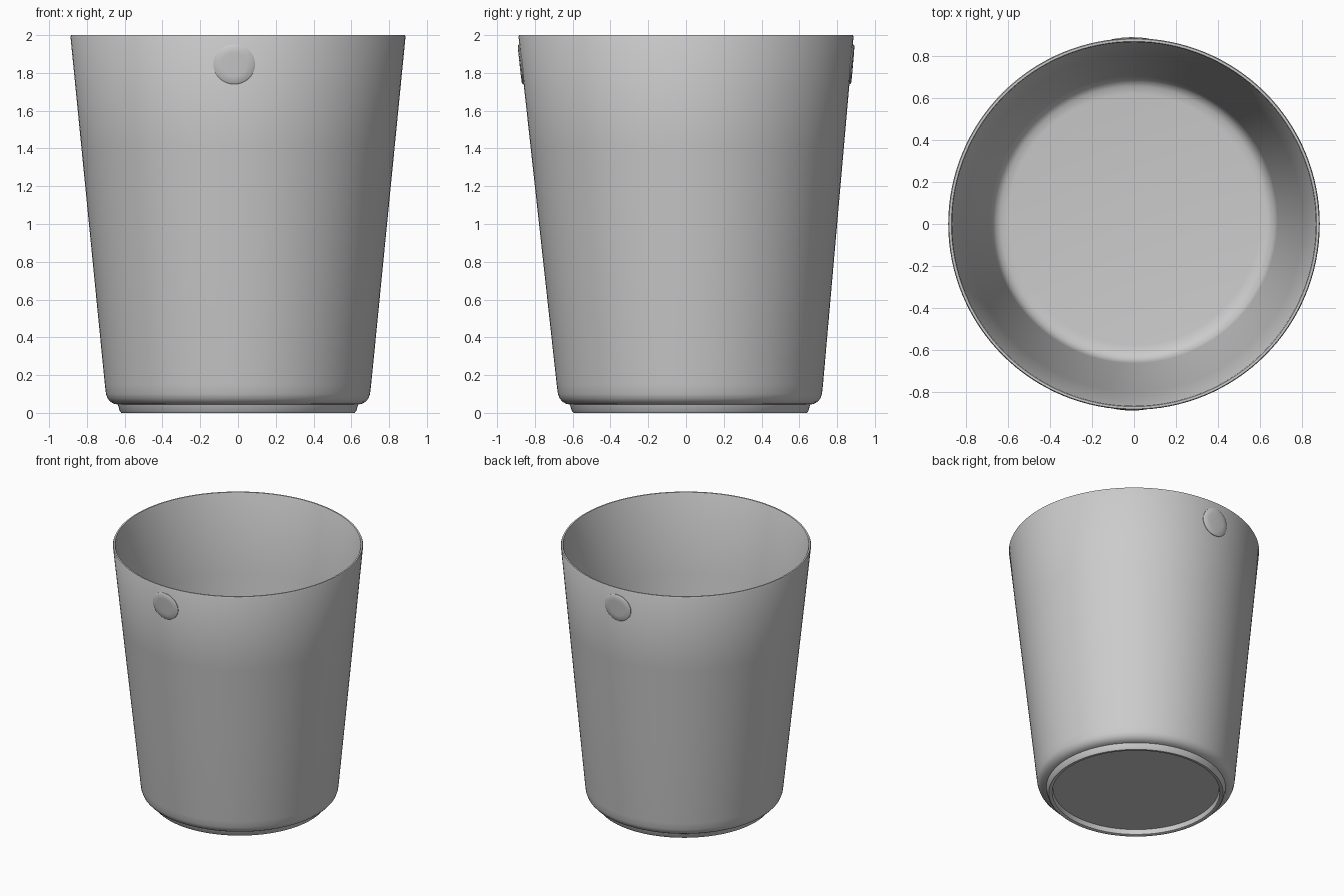
import bpy, bmesh, math

cube = bpy.data.objects.get("Cube")
if cube:
    bpy.data.objects.remove(cube, do_unlink=True)

grey = bpy.data.materials.new("plain_grey")
grey.diffuse_color = (0.6, 0.6, 0.6, 1)
grey.use_nodes = True
grey.node_tree.nodes["Principled BSDF"].inputs["Base Color"].default_value = (0.6, 0.6, 0.6, 1)

SIDES = 128


def centre_y(z):
    """The base sits slightly behind the rim."""
    return 0.022 * (1 - z / 2)


def wall_radius(z):
    return 0.705 + (0.888 - 0.705) * (z - 0.15) / 1.85


def bridge(bm, a, b):
    n = len(a)
    for i in range(n):
        j = (i + 1) % n
        bm.faces.new((a[i], a[j], b[j], b[i]))


def finish(bm, name):
    bmesh.ops.recalc_face_normals(bm, faces=bm.faces)
    mesh = bpy.data.meshes.new(name)
    bm.to_mesh(mesh)
    bm.free()
    obj = bpy.data.objects.new(name, mesh)
    bpy.context.collection.objects.link(obj)
    mesh.materials.append(grey)
    bpy.ops.object.select_all(action='DESELECT')
    obj.select_set(True)
    bpy.context.view_layer.objects.active = obj
    bpy.ops.object.shade_smooth_by_angle(angle=math.radians(35))
    return obj


# Bucket: one closed profile (radius, z) from the recessed underside,
# around the foot, up the wall, over the rim and down to the floor
profile = [
    (0.588, 0.04), (0.594, 0.004), (0.602, 0.0), (0.618, 0.0), (0.626, 0.01),
    (0.636, 0.044), (0.655, 0.048), (0.674, 0.058), (0.69, 0.076),
    (0.699, 0.1), (0.705, 0.15), (wall_radius(0.8), 0.8),
    (wall_radius(1.4), 1.4), (0.887, 1.992), (0.883, 2.0), (0.872, 2.0),
    (0.868, 1.992), (0.806, 1.4), (0.685, 0.17), (0.678, 0.135),
    (0.662, 0.108), (0.637, 0.093), (0.6, 0.088),
]
bm = bmesh.new()
rings = []
for r, z in profile:
    rings.append([bm.verts.new((r * math.cos(math.tau * i / SIDES),
                                r * math.sin(math.tau * i / SIDES) + centre_y(z), z))
                  for i in range(SIDES)])
for a, b in zip(rings, rings[1:]):
    bridge(bm, a, b)
bm.faces.new(rings[0])
bm.faces.new(rings[-1])
finish(bm, "bucket")


# Low round bosses that follow the wall just below the rim
def boss(name, side):
    bm = bmesh.new()
    rings = []
    for scale, lift in ((1.0, -0.006), (1.0, 0.004), (0.93, 0.009), (0.6, 0.01), (0.25, 0.01)):
        ring = []
        for i in range(40):
            t = math.tau * i / 40
            x = -0.02 + 0.11 * scale * math.cos(t)
            z = 1.845 + 0.105 * scale * math.sin(t)
            r = wall_radius(z) + lift
            ring.append(bm.verts.new((x, centre_y(z) + side * math.sqrt(r * r - x * x), z)))
        rings.append(ring)
    for a, b in zip(rings, rings[1:]):
        bridge(bm, a, b)
    bm.faces.new(rings[-1])
    bm.faces.new(rings[0])
    finish(bm, name)


boss("front_boss", -1)
boss("back_boss", 1)
